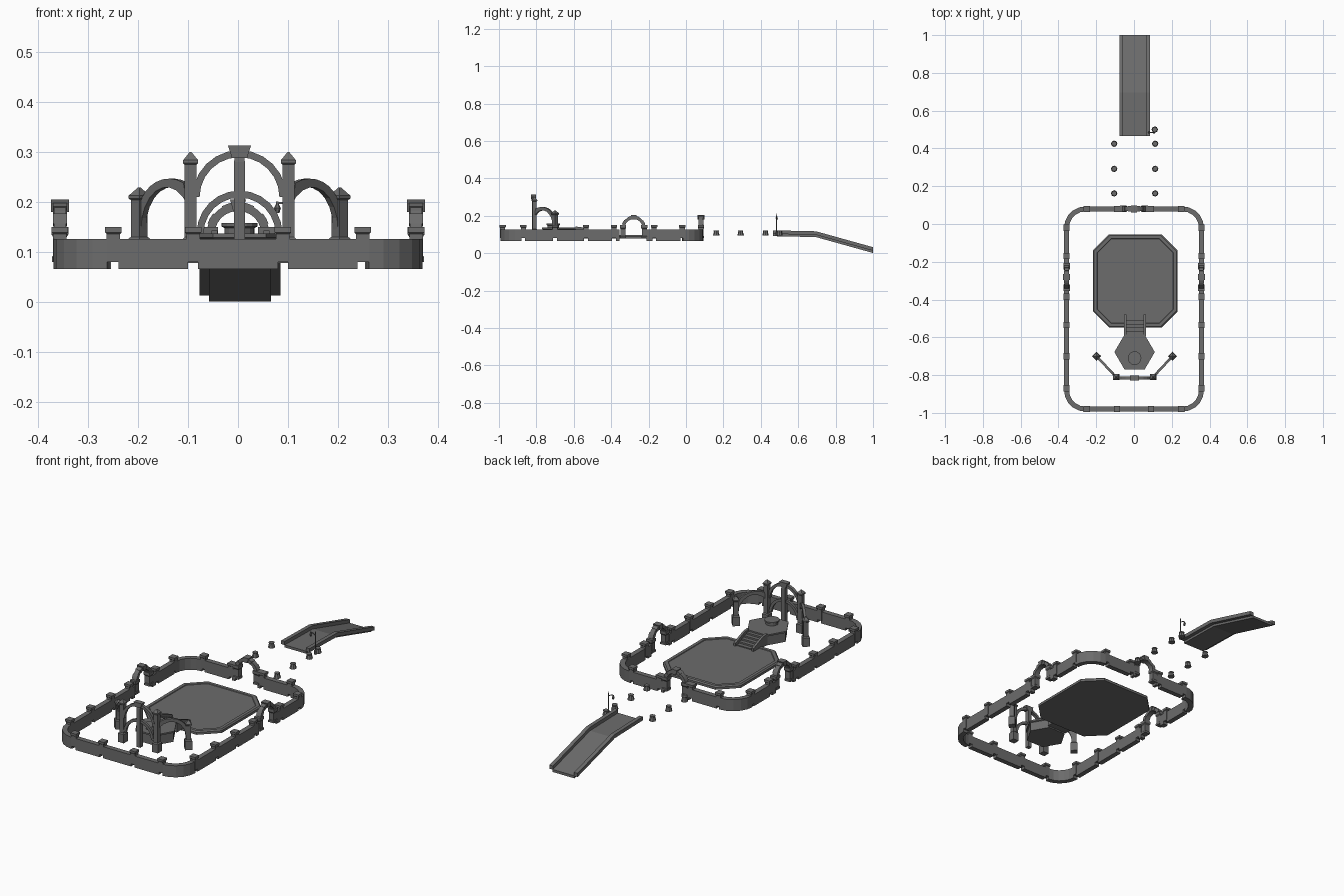
import bpy, bmesh, math
from mathutils import Vector

if "Cube" in bpy.data.objects:
    bpy.data.objects.remove(bpy.data.objects["Cube"])

stone = bpy.data.materials.new("dark_stone")
stone.diffuse_color = (.15, .15, .15, 1)
stone.use_nodes = True
stone.node_tree.nodes["Principled BSDF"].inputs["Base Color"].default_value = stone.diffuse_color

def make(name, verts, faces):
    me = bpy.data.meshes.new(name)
    bm = bmesh.new()
    vs = [bm.verts.new(v) for v in verts]
    for f in faces:
        bm.faces.new([vs[i] for i in f])
    bmesh.ops.recalc_face_normals(bm, faces=bm.faces)
    bm.to_mesh(me)
    bm.free()
    me.materials.append(stone)
    ob = bpy.data.objects.new(name, me)
    bpy.context.collection.objects.link(ob)
    return ob

def skin(name, rings):
    """Join equal closed rings of points and cap both ends."""
    n = len(rings[0])
    faces = [list(range(n)), [(len(rings) - 1) * n + i for i in range(n)]]
    for r in range(len(rings) - 1):
        for i in range(n):
            j = (i + 1) % n
            faces.append([r*n + i, r*n + j, (r+1)*n + j, (r+1)*n + i])
    return make(name, [p for r in rings for p in r], faces)

def lathe(name, x, y, levels, n=4, turn=math.pi / 4):
    """Stack of (radius, z) levels; a radius for n=4 is the half width."""
    k = math.sqrt(2) if n == 4 else 1
    return skin(name, [[(x + k*r*math.cos(turn + i*math.tau/n), y + k*r*math.sin(turn + i*math.tau/n), z)
                        for i in range(n)] for r, z in levels])

def strip(name, inner, outer, origin, u, depth):
    """Band between two (u, z) curves in a vertical plane, with thickness."""
    ux, uy = u
    def P(p, d):
        return (origin[0] + ux*p[0] - uy*d, origin[1] + uy*p[0] + ux*d, p[1])
    h = depth / 2
    return skin(name, [[P(a, -h), P(b, -h), P(b, h), P(a, h)] for a, b in zip(inner, outer)])

def arc(r, zc, a0=0, a1=180, n=12, uc=0.0, sz=1.0):
    return [(uc + r*math.cos(math.radians(a0 + (a1 - a0)*i/n)),
             zc + sz*r*math.sin(math.radians(a0 + (a1 - a0)*i/n))) for i in range(n + 1)]

def wall(path):
    """Plain boundary wall swept along a plan path with mitred joints."""
    prof = [(-.013, .066), (.013, .066), (.013, .126), (-.013, .126)]
    pts = [Vector(p) for p in path]
    rings = []
    for i, p in enumerate(pts):
        a = (p - pts[i-1]).normalized() if i else (pts[1] - p).normalized()
        b = (pts[i+1] - p).normalized() if i < len(pts) - 1 else a
        t = (a + b).normalized()
        m = 1 / max(.5, t.dot(a))
        rings.append([(p.x - t.y*o*m, p.y + t.x*o*m, z) for o, z in prof])
    skin("boundary_wall", rings)

# Boundary: wall panels between posts, rounded corners
WX, Y0, Y1 = .357, -.98, .08
def corner(cx, cy, r, a0):
    return [(x, y) for x, y in arc(r, cy, a0, a0 + 90, 5, cx)]
post_prof = [(.0135, .08), (.0135, .136), (.0165, .139), (.0165, .15)]
side_y = [-.87, -.70, -.535, -.385, -.345]
for s in (-1, 1):
    def flip(path):
        return [(s*x, y) for x, y in path]
    for a, b in zip(side_y, side_y[1:]):
        wall(flip([(WX, a + .010), (WX, b - .010)]))
    for a, b in zip([-.22, -.17], [-.17, -.02]):
        wall(flip([(WX, a + .010), (WX, b - .010)]))
    wall(flip([(.260, Y0)] + corner(WX - .10, Y0 + .10, .10, 270)[1:] + [(WX, -.879)]))
    wall(flip([(WX, -.018)] + corner(WX - .10, Y1 - .10, .10, 0)[1:] + [(.255, Y1)]))
    for y in (Y0, Y1):
        wall(flip([(.240, y), (.10, y)]))
        for x in (.25, .09):
            lathe("wall_post", s*x, y, post_prof)
    wall(flip([(.080, Y1), (.065, Y1)]))
    for y in side_y[:4] + [-.17, -.02]:
        lathe("wall_post", s*WX, y, post_prof)
wall([(-.080, Y0), (.080, Y0)])

# Three gate arches with voussoirs, keystone and piers
def gate(ox, oy, u):
    for s in (-1, 1):
        lathe("gate_pier", ox + u[0]*s*.057, oy + u[1]*s*.057,
              [(.016, .08), (.016, .09), (.0135, .093), (.0135, .130), (.017, .135), (.017, .150)])
    n = 9
    for i in range(n):
        e = .002 * (i % 2)
        a0, a1 = 180*i/n, 180*(i + 1)/n
        strip("gate_voussoir", arc(.047, .135, a0, a1, 2), arc(.063 + e, .135, a0, a1, 2),
              (ox, oy), u, .024 + 2*e)
    strip("gate_keystone", [(-.009, .180), (.009, .180)], [(-.016, .205), (.016, .205)], (ox, oy), u, .036)
gate(0, Y1, (1, 0))
gate(-WX, -.28, (0, 1))
gate(WX, -.28, (0, 1))

# Eight-sided main floor with a raised border
def octagon(d, z):
    x0, x1, y0, y1, c = -.217 + d, .231 - d, -.548 + d, -.055 - d, .085 - d*.5
    return [(x0 + c, y0, z), (x1 - c, y0, z), (x1, y0 + c, z), (x1, y1 - c, z),
            (x1 - c, y1, z), (x0 + c, y1, z), (x0, y1 - c, z), (x0, y0 + c, z)]
skin("main_floor", [octagon(0, .078), octagon(0, .09), octagon(.006, .096),
                    octagon(.022, .096), octagon(.024, .093)])

# Six-sided dais with a round plinth
hexa = lambda r, z: [(.003 + r*math.cos(i*math.pi/3), -.678 + .99*r*math.sin(i*math.pi/3), z) for i in range(6)]
skin("dais", [hexa(.100, .08), hexa(.100, .126), hexa(.107, .129), hexa(.107, .137)])
lathe("round_plinth", .003, -.71, [(.030, .137), (.030, .148), (.036, .151), (.036, .158)], 16)

# Stairs down to the floor, with sloping side walls
for i in range(5):
    z, y = .130 - i*.008, -.59 + i*.02
    strip("stair_step", [(y, .085), (y + .021, .085)], [(y, z), (y + .021, z)], (.005, 0), (0, 1), .094)
for x in (-.047, .057):
    strip("stair_side", [(-.592, .085), (-.555, .085), (-.48, .085)],
          [(-.592, .143), (-.555, .138), (-.48, .108)], (x, 0), (0, 1), .012)

# Pointed piers of the arcade behind the dais
CX = .003
def pier(x, y, h, w, turn):
    lathe("arcade_pier", x, y, [(w + .005, .08), (w + .005, .125), (w, .13), (w, h - .025),
                                (w + .003, h - .022), (w + .003, h - .016), (.002, h)], 4, turn)
for s in (-1, 1):
    pier(CX + s*.098, -.81, .300, .012, math.pi/4)
    pier(CX + s*.201, -.70, .229, .012, math.pi/4 + s*.75)
    # Flying half arch from the low outer pier to the tall pier
    L = math.hypot(.103, .11)
    u = (-s*.103/L, -.11/L)
    outer = arc(.090, .175, 180, 62, 9, .094, .80)
    inner = arc(.075, .145, 180, 35, 9, .087, 1.13)
    strip("flying_arch", inner, outer, (CX + s*.201, -.70), u, .013)

# Tall arch, lower arch, keystone and middle column
C = (CX, -.815)
strip("tall_arch", arc(.080, .21), arc(.094, .21), C, (1, 0), .016)
strip("lower_arch", arc(.072, .137), arc(.086, .137), C, (1, 0), .013)
strip("tall_keystone", [(-.015, .288), (.015, .288)], [(-.023, .313), (.023, .313)], C, (1, 0), .026)
lathe("middle_column", CX, -.812, [(.011, .08), (.011, .28), (.009, .292)])

# Sloping ramp: deck plus two higher side kerbs
ys, zs = [.465, .695, 1.0], [.091, .086, .001]
line = lambda d: [(y, z + d) for y, z in zip(ys, zs)]
strip("ramp_deck", line(0), line(.013), (.004, 0), (0, 1), .124)
for x in (-.067, .075):
    strip("ramp_kerb", line(.012), line(.031), (x, 0), (0, 1), .020)

# Bollards on both sides of the path
spots = [(x, y) for x in (-.105, .112) for y in (.162, .292, .425)] + [(.110, .50)]
for x, y in spots:
    lathe("bollard", x, y, [(.017, .095), (.017, .098), (.012, .115), (.014, .117), (.014, .121)], 8, 0)

# Lamp post with a hanging lantern
lathe("lamp_post", .105, .485, [(.008, .092), (.007, .11), (.003, .113), (.003, .20), (.001, .212)], 6, 0)
strip("lamp_arm", [(.105, .188), (.09, .196), (.076, .197)], [(.105, .192), (.09, .20), (.076, .201)],
      (0, .485), (1, 0), .004)
lathe("lantern", .079, .485, [(.004, .178), (.007, .188), (.002, .198)], 6, 0)
